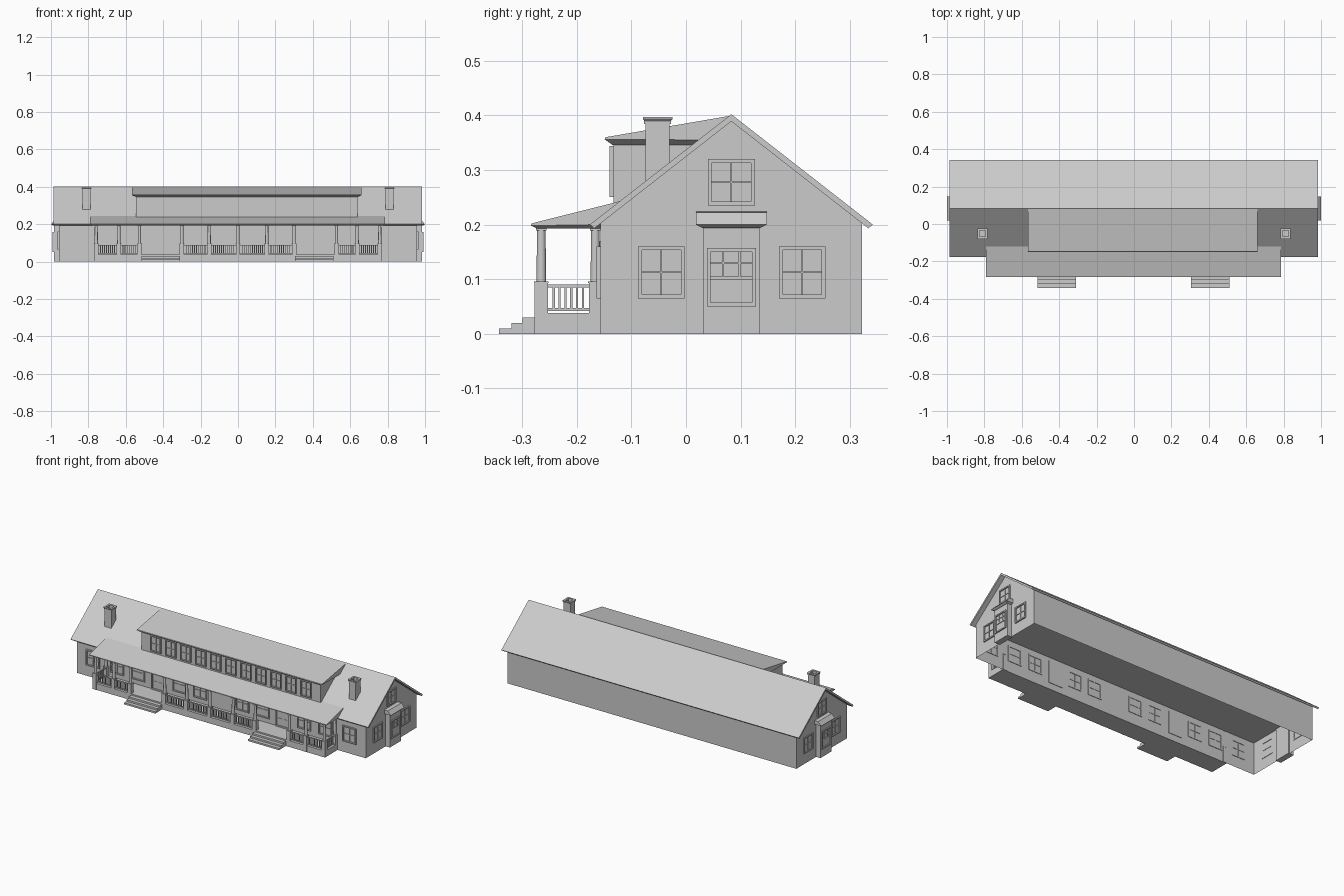
import bpy, bmesh
from mathutils import Vector, Matrix

if "Cube" in bpy.data.objects:
    bpy.data.objects.remove(bpy.data.objects["Cube"])


def finish(name, bm):
    bmesh.ops.recalc_face_normals(bm, faces=bm.faces)
    me = bpy.data.meshes.new(name)
    bm.to_mesh(me)
    bm.free()
    ob = bpy.data.objects.new(name, me)
    bpy.context.collection.objects.link(ob)
    return ob


def box(bm, x0, x1, y0, y1, z0, z1):
    m = (Matrix.Translation(((x0 + x1) / 2, (y0 + y1) / 2, (z0 + z1) / 2))
         @ Matrix.Diagonal((abs(x1 - x0), abs(y1 - y0), abs(z1 - z0), 1)))
    return bmesh.ops.create_cube(bm, size=1, matrix=m)["verts"]


def hull(name, pts):
    bm = bmesh.new()
    for p in pts:
        bm.verts.new(p)
    bmesh.ops.convex_hull(bm, input=bm.verts)
    bmesh.ops.dissolve_limit(bm, angle_limit=0.01, verts=bm.verts, edges=bm.edges)
    return finish(name, bm)


def extrude_x(name, profile, x0, x1):
    bm = bmesh.new()
    f = bm.faces.new([bm.verts.new((x0, y, z)) for y, z in profile])
    r = bmesh.ops.extrude_face_region(bm, geom=[f])
    bmesh.ops.translate(bm, vec=(x1 - x0, 0, 0),
                        verts=[v for v in r["geom"] if isinstance(v, bmesh.types.BMVert)])
    return finish(name, bm)


def front(y):
    # boxes on a wall facing -y
    return lambda bm, u0, u1, d0, d1, z0, z1: box(bm, u0, u1, y - d1, y - d0, z0, z1)


def side(s, x):
    # boxes on a wall facing +x or -x
    return lambda bm, u0, u1, d0, d1, z0, z1: box(bm, *sorted((s * (x + d0), s * (x + d1))), u0, u1, z0, z1)


def window(bm, put, u, w, z0, z1, cols=2, rows=2, t=.007, d=.007, zb=None):
    a, b = u - w / 2, u + w / 2
    put(bm, a, a + t, -.003, d, z0, z1)
    put(bm, b - t, b, -.003, d, z0, z1)
    put(bm, a + t, b - t, -.003, d, z0, z0 + t)
    put(bm, a + t, b - t, -.003, d, z1 - t, z1)
    zb = zb or z0                      # bottom of the paned area
    if zb > z0:
        put(bm, a + t, b - t, -.002, d * .6, zb - .003, zb + .003)
    for i in range(1, cols):
        c = a + w * i / cols
        put(bm, c - .0015, c + .0015, -.002, d * .5, zb, z1 - t)
    for i in range(1, rows):
        c = zb + (z1 - zb) * i / rows
        put(bm, a + t, b - t, -.002, d * .5, c - .0015, c + .0015)


YF, YB, XW, RY = -.157, .322, .957, .083

# walls: box open at the bottom, with a flat ceiling
bm = bmesh.new()
box(bm, -XW, XW, YF, YB, 0, .192)
bm.faces.ensure_lookup_table()
bmesh.ops.delete(bm, geom=[min(bm.faces, key=lambda f: f.calc_center_median().z)], context='FACES')
finish("walls", bm)

# gables and main roof
extrude_x("gables", [(YF, .192), (YB, .192), (YB, .206), (RY, .393), (YF, .206)], -XW, XW)
extrude_x("main_roof", [(-.176, .2), (RY, .402), (.342, .2), (.334, .193), (RY, .389), (-.168, .193)],
          -.987, .985)

# dormer body and shed roof
extrude_x("dormer_walls", [(-.133, .205), (-.133, .346), (.02, .346)], -.545, .64)
hull("dormer_roof", [(x, y, z) for x in (-.567, .66)
                     for y, z in ((-.149, .356), (-.147, .36), (.08, .399), (.03, .355))]
     + [(x, y, .346) for x in (-.547, .642) for y in (-.135, .015)])
bm = bmesh.new()
for i in range(11):
    window(bm, front(-.133), -.45 + i * .0995, .07, .25, .344, t=.006)
finish("dormer_windows", bm)

# front windows and doors
bm = bmesh.new()
for s in (-1, 1):
    for x in (.85, .69, .55, .275, .14):
        window(bm, front(YF), s * x, .09, .065, .16)
finish("front_windows", bm)
bm = bmesh.new()
for x in (-.415, .41):
    put = front(YF)
    window(bm, put, x, .092, .038, .17, cols=1, rows=1, t=.008, d=.008)
    put(bm, x - .038, x + .038, -.003, .003, .038, .163)
    for z0, z1 in ((.05, .09), (.1, .153)):
        for sx in (-1, 1):
            put(bm, x + sx * .018 - .013, x + sx * .018 + .013, 0, .005, z0, z1)
finish("front_doors", bm)

# end walls: windows and bay
for s, n in ((-1, "left"), (1, "right")):
    bm = bmesh.new()
    window(bm, side(s, XW), -.045, .085, .065, .16)
    window(bm, side(s, XW), .213, .085, .065, .16)
    window(bm, side(s, XW), .083, .086, .235, .32)
    finish(n + "_windows", bm)
    bm = bmesh.new()
    box(bm, *sorted((s * .95, s * .985)), .031, .135, 0, .2)
    finish(n + "_bay", bm)
    bm = bmesh.new()
    window(bm, side(s, .985), .083, .09, .05, .157, cols=3, zb=.102)
    finish(n + "_bay_window", bm)
    hull(n + "_bay_roof", [(s * .95, y, z) for y in (.018, .148) for z in (.2, .224)]
         + [(s * .98, y, .222) for y in (.018, .148)]
         + [(s * 1.0, y, .2) for y in (.018, .148)]
         + [(s * x, y, .194) for x in (.95, .99) for y in (.03, .136)])

# porch floor and roof
bm = bmesh.new()
box(bm, -.77, .77, -.276, YF, 0, .038)
finish("porch_floor", bm)
hull("porch_roof", [(x, y, z) for x in (-.79, .785)
                    for y, z in ((-.284, .198), (-.283, .202), (-.12, .243), (-.155, .2))]
     + [(x, y, .193) for x in (-.775, .77) for y in (-.273, -.157)])

# front steps
for n, x in (("left", -.412), ("right", .408)):
    bm = bmesh.new()
    for i, y in enumerate((-.342, -.32, -.299)):
        box(bm, x - .103, x + .103, y, -.275, i * .01, (i + 1) * .01)
    finish(n + "_front_steps", bm)

# porch piers and columns
cols = [-.758, -.637, -.527, -.3, -.154, 0, .154, .3, .527, .637, .758]
spots = [(x, -.265) for x in cols] + [(s * .758, -.166) for s in (-1, 1)]
bm, bc = bmesh.new(), bmesh.new()
for x, y in spots:
    box(bm, x - .012, x + .012, y - .012, y + .012, 0, .093)
    box(bm, x - .013, x + .013, y - .013, y + .013, .093, .096)
    bmesh.ops.create_cone(bc, cap_ends=True, segments=16, radius1=.0088, radius2=.0078, depth=.1,
                          matrix=Matrix.Translation((x, y, .144)))
    box(bc, x - .01, x + .01, y - .01, y + .01, .189, .195)
finish("porch_piers", bm)
ob = finish("porch_columns", bc)
bpy.context.view_layer.objects.active = ob
ob.select_set(True)
bpy.ops.object.shade_smooth_by_angle()


# railings between piers
def railing(bm, a, b):
    a, b = Vector(a), Vector(b)
    n = int((b - a).length / .0105)
    h = .003
    for z0, z1 in ((.042, .047), (.085, .09)):
        box(bm, a.x - h, b.x + h, a.y - h, b.y + h, z0, z1)
    for i in range(1, n):
        p = a.lerp(b, i / n)
        box(bm, p.x - .002, p.x + .002, p.y - .002, p.y + .002, .047, .085)


bm = bmesh.new()
for a, b in zip(cols, cols[1:]):
    if b - a < .2:
        railing(bm, (a + .012, -.265), (b - .012, -.265))
for s in (-1, 1):
    railing(bm, (s * .758, -.253), (s * .758, -.178))
finish("porch_railings", bm)

# chimneys with flared, hollow tops
for s, n in ((-1, "left"), (1, "right")):
    bm = bmesh.new()
    prev = None
    for w, z in ((.022, .2), (.022, .384), (.0245, .384), (.0245, .39), (.027, .393),
                 (.027, .397), (.016, .397), (.016, .365)):
        ring = [bm.verts.new((s * .81 + i * w, -.052 + j * w, z))
                for i, j in ((-1, -1), (1, -1), (1, 1), (-1, 1))]
        if prev:
            for k in range(4):
                bm.faces.new((prev[k], prev[k - 3], ring[k - 3], ring[k]))
        prev = ring
    bm.faces.new(prev)
    finish(n + "_chimney", bm)
